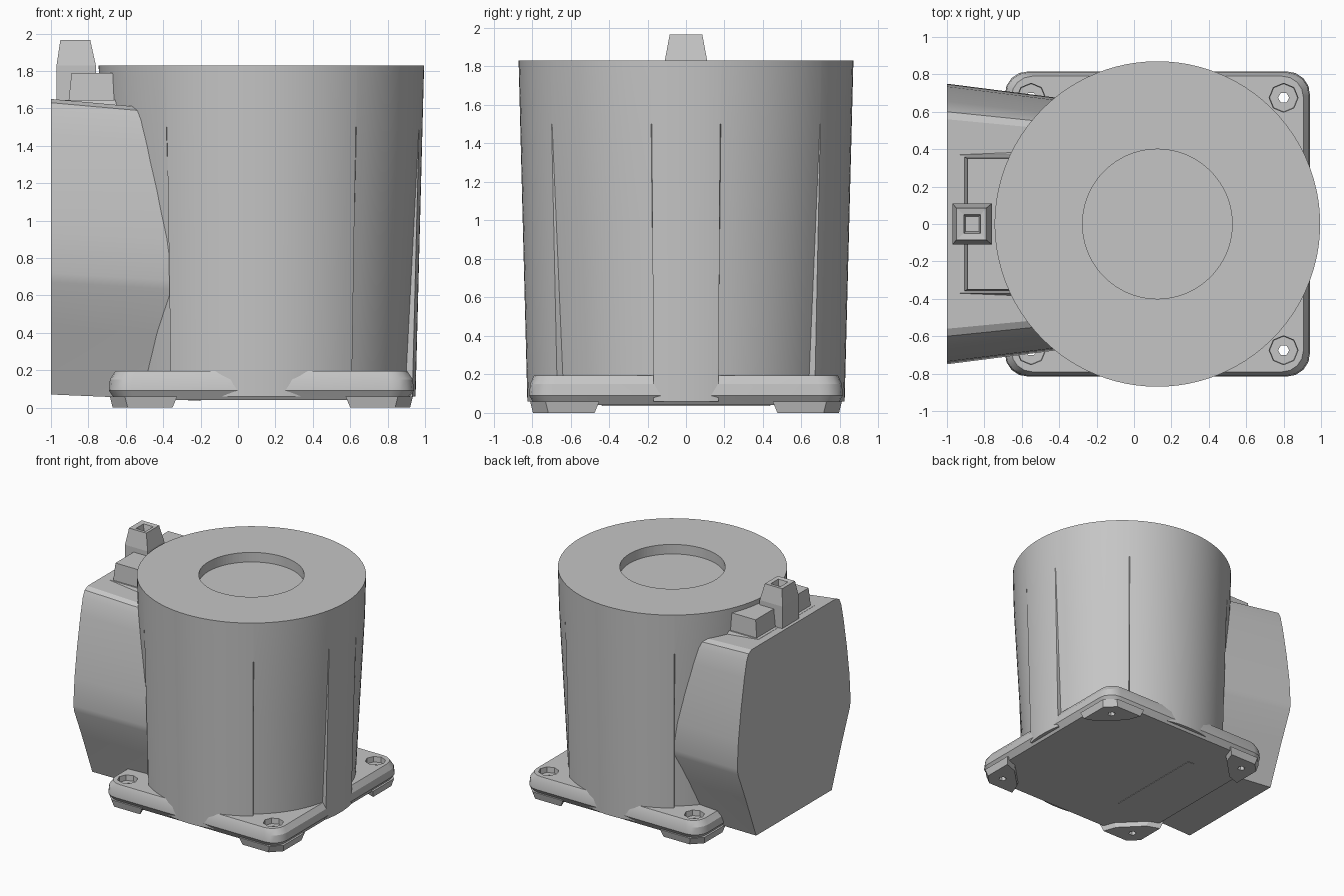
import bpy, bmesh
from math import sin, cos, pi, radians

cube = bpy.data.objects.get("Cube")
if cube:
    bpy.data.objects.remove(cube, do_unlink=True)

CX = 0.125          # axis of the round housing
GREY = (0.56, 0.56, 0.56, 1)
mat = bpy.data.materials.new("plain grey")
mat.use_nodes = True
mat.diffuse_color = GREY
mat.node_tree.nodes["Principled BSDF"].inputs["Base Color"].default_value = GREY


def loft(name, rings, smooth=True):
    """Skin a stack of equal-length rings and cap both ends."""
    bm = bmesh.new()
    loops = [[bm.verts.new(p) for p in ring] for ring in rings]
    for a, b in zip(loops, loops[1:]):
        for i in range(len(a)):
            j = (i + 1) % len(a)
            bm.faces.new((a[i], a[j], b[j], b[i]))
    bm.faces.new(loops[0][::-1])
    bm.faces.new(loops[-1])
    bmesh.ops.recalc_face_normals(bm, faces=bm.faces)
    mesh = bpy.data.meshes.new(name)
    bm.to_mesh(mesh)
    bm.free()
    mesh.materials.append(mat)
    obj = bpy.data.objects.new(name, mesh)
    bpy.context.collection.objects.link(obj)
    if smooth:
        bpy.ops.object.select_all(action='DESELECT')
        obj.select_set(True)
        bpy.context.view_layer.objects.active = obj
        bpy.ops.object.shade_smooth_by_angle(angle=radians(25))
    return obj


def circle(x, y, r, z, n):
    return [(x + r * cos(2 * pi * i / n), y + r * sin(2 * pi * i / n), z) for i in range(n)]


def rounded(hx, hy, r, z, steps=4):
    """Rounded rectangle around the housing axis."""
    pts = []
    for q, (sx, sy) in enumerate(((1, 1), (-1, 1), (-1, -1), (1, -1))):
        for k in range(steps + 1):
            a = (q + k / steps) * pi / 2
            pts.append((CX + sx * (hx - r) + r * cos(a), sy * (hy - r) + r * sin(a), z))
    return pts


def rect(x0, x1, hy, z):
    return [(x0, -hy, z), (x1, -hy, z), (x1, hy, z), (x0, hy, z)]


# Round housing: tapered, with shallow hollows fading out upwards over each corner
def housing_ring(z):
    pts = []
    radius = 0.87 - 0.042 * (1.83 - z) / 1.63
    hollow = 0.035 * max(0, 1.5 - z) / 1.3
    for q in range(4):
        # mirror the hollow edges on alternate quarters
        lo, hi = (12, 54) if q % 2 == 0 else (36, 78)
        spans = ((0, lo, 0), (lo, hi, hollow), (hi, 90, 0))
        for a0, a1, cut in spans:
            n = 10
            for k in range(n + 1):
                if a1 == 90 and k == n:
                    continue
                eps = 0.15 * (1 if k == 0 else -1 if k == n else 0)
                a = radians(q * 90 + a0 + (a1 - a0) * k / n + eps)
                pts.append((CX + (radius - cut) * cos(a), (radius - cut) * sin(a), z))
    return pts


housing = loft("housing", [housing_ring(z) for z in (0.06, 0.2, 0.6, 1.0, 1.5, 1.83)])

# Sunken disc in the lid
cutters = [(housing, loft("lid_cutter", [circle(CX, 0, 0.4, z, 96) for z in (1.75, 2.0)], False))]

# Square base plate with sloping rim
base = loft("base_plate", [rounded(0.78, 0.785, 0.1, 0.04), rounded(0.815, 0.815, 0.12, 0.09),
                           rounded(0.81, 0.81, 0.12, 0.15), rounded(0.78, 0.79, 0.11, 0.195)])

# Corner feet with screw holes and pockets
for sx, sy, side in ((1, 1, "back_left"), (1, -1, "front_left"),
                     (-1, 1, "back_right"), (-1, -1, "front_right")):
    def foot_ring(h, leg, z):
        flat = [(h, h - leg), (h, h - 0.08), (h - 0.08, h), (h - leg, h),
                (h - leg + 0.04, h - 0.11), (h - 0.11, h - leg + 0.04)]
        return [(CX + sx * x, sy * y, z) for x, y in flat]
    foot = loft(side + "_foot", [foot_ring(0.795, 0.32, 0), foot_ring(0.81, 0.36, 0.06)], False)
    hx, hy = CX + sx * 0.675, sy * 0.675
    hole = loft(side + "_hole_cutter", [circle(hx, hy, 0.03, z, 6) for z in (-0.1, 0.4)], False)
    pocket = loft(side + "_pocket_cutter", [circle(hx, hy, 0.075, 0.15, 8),
                                            circle(hx, hy, 0.09, 0.4, 8)], False)
    cutters += [(foot, hole), (base, hole), (base, pocket)]

for target, cutter in cutters:
    mod = target.modifiers.new("cut", 'BOOLEAN')
    mod.operation = 'DIFFERENCE'
    mod.solver = 'EXACT'
    mod.object = cutter
    cutter.hide_render = True
    cutter.hide_viewport = True
    cutter.display_type = 'WIRE'

# Side duct: flared towards its flat open end
half = [(0.5, 0.07), (0.64, 0.43), (0.74, 0.67), (0.75, 0.72), (0.735, 0.95), (0.70, 1.2),
        (0.655, 1.45), (0.625, 1.58), (0.6, 1.63), (0.56, 1.65)]


def duct_ring(x):
    t = x + 1
    w = 1 - 0.17 * t
    outline = half + [(-y, z) for y, z in reversed(half)]
    return [(x, y * w, z - t * (0.04 + 0.05 * z / 1.65)) for y, z in outline]


loft("side_duct", [duct_ring(x) for x in (-1, -0.6, -0.2)])

# Latch on top of the duct: wide block, thin pad and tapered post
loft("latch_pad", [rect(-0.99, -0.6, 0.4, 1.58), rect(-0.93, -0.6, 0.37, 1.645)], False)
loft("latch_block", [rect(-0.91, -0.6, 0.36, 1.6), rect(-0.89, -0.6, 0.35, 1.79)], False)
loft("latch_post", [rect(-0.97, -0.76, 0.11, 1.62), rect(-0.97, -0.76, 0.11, 1.83),
                    rect(-0.95, -0.79, 0.085, 1.965), rect(-0.91, -0.82, 0.05, 1.96),
                    rect(-0.9, -0.83, 0.04, 1.91)], False)
